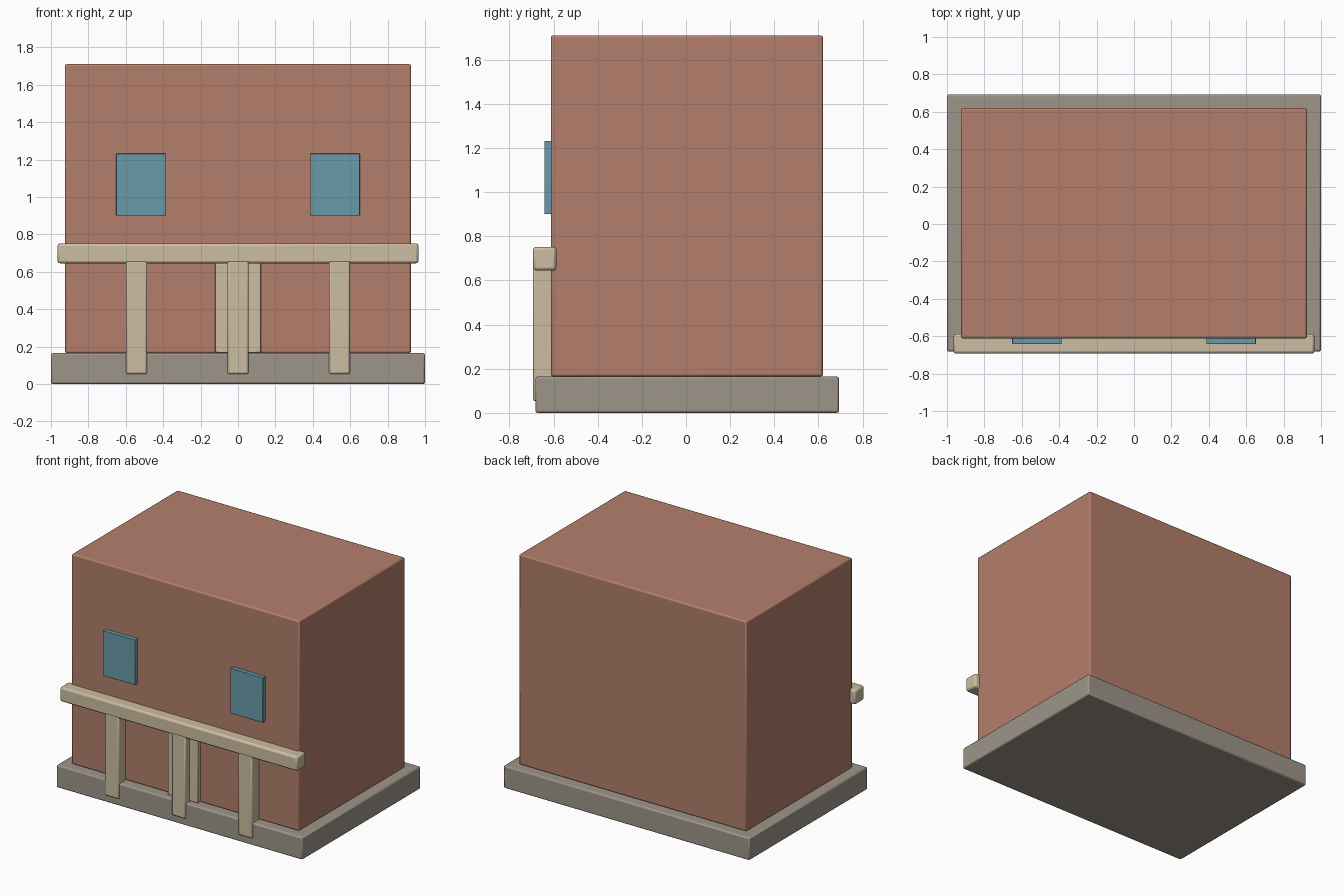
import bpy

if "Cube" in bpy.data.objects:
    bpy.data.objects.remove(bpy.data.objects["Cube"])


def srgb(r, g, b):
    lin = lambda c: c / 12.92 if c <= 0.04045 else ((c + 0.055) / 1.055) ** 2.4
    return (*[lin(c / 255) for c in (r, g, b)], 1)


def material(name, colour):
    m = bpy.data.materials.new(name)
    m.diffuse_color = srgb(*colour)
    m.use_nodes = True
    m.node_tree.nodes["Principled BSDF"].inputs["Base Color"].default_value = m.diffuse_color
    return m


brick = material("brick", (180, 127, 108))
stone = material("stone", (157, 149, 137))
cream = material("cream", (205, 190, 162))
glass = material("blue glass", (104, 154, 170))


def box(name, x, y, z, mat, bevel=0.01):
    """Box spanning the given (min, max) ranges, with softened edges."""
    bpy.ops.mesh.primitive_cube_add(size=1, location=[sum(r) / 2 for r in (x, y, z)])
    ob = bpy.context.object
    ob.name = name
    ob.scale = [r[1] - r[0] for r in (x, y, z)]
    bpy.ops.object.transform_apply(location=False, rotation=False, scale=True)
    ob.data.materials.append(mat)
    if bevel:
        mod = ob.modifiers.new("soft edges", 'BEVEL')
        mod.width = bevel
        mod.segments = 2
    bpy.ops.object.shade_smooth_by_angle()
    return ob


# Plinth and main block
box("plinth", (-1, 1), (-0.682, 0.693), (0, 0.165), stone)
box("building_block", (-0.925, 0.925), (-0.612, 0.62), (0.165, 1.71), brick)

# Porch: beam on three posts that run down over the plinth edge
box("porch_beam", (-0.965, 0.965), (-0.693, -0.587), (0.645, 0.752), cream, 0.014)
for name, x in (("left", -0.542), ("centre", 0), ("right", 0.542)):
    box(f"porch_post_{name}", (x - 0.056, x + 0.056), (-0.693, -0.587),
        (0.053, 0.66), cream)

# Door behind the centre post
box("door", (-0.122, 0.122), (-0.642, -0.6), (0.167, 0.645), cream, 0.005)

# Upper windows
for name, x in (("left", -0.519), ("right", 0.519)):
    box(f"window_{name}", (x - 0.132, x + 0.132), (-0.642, -0.6), (0.9, 1.232),
        glass, 0.003)
